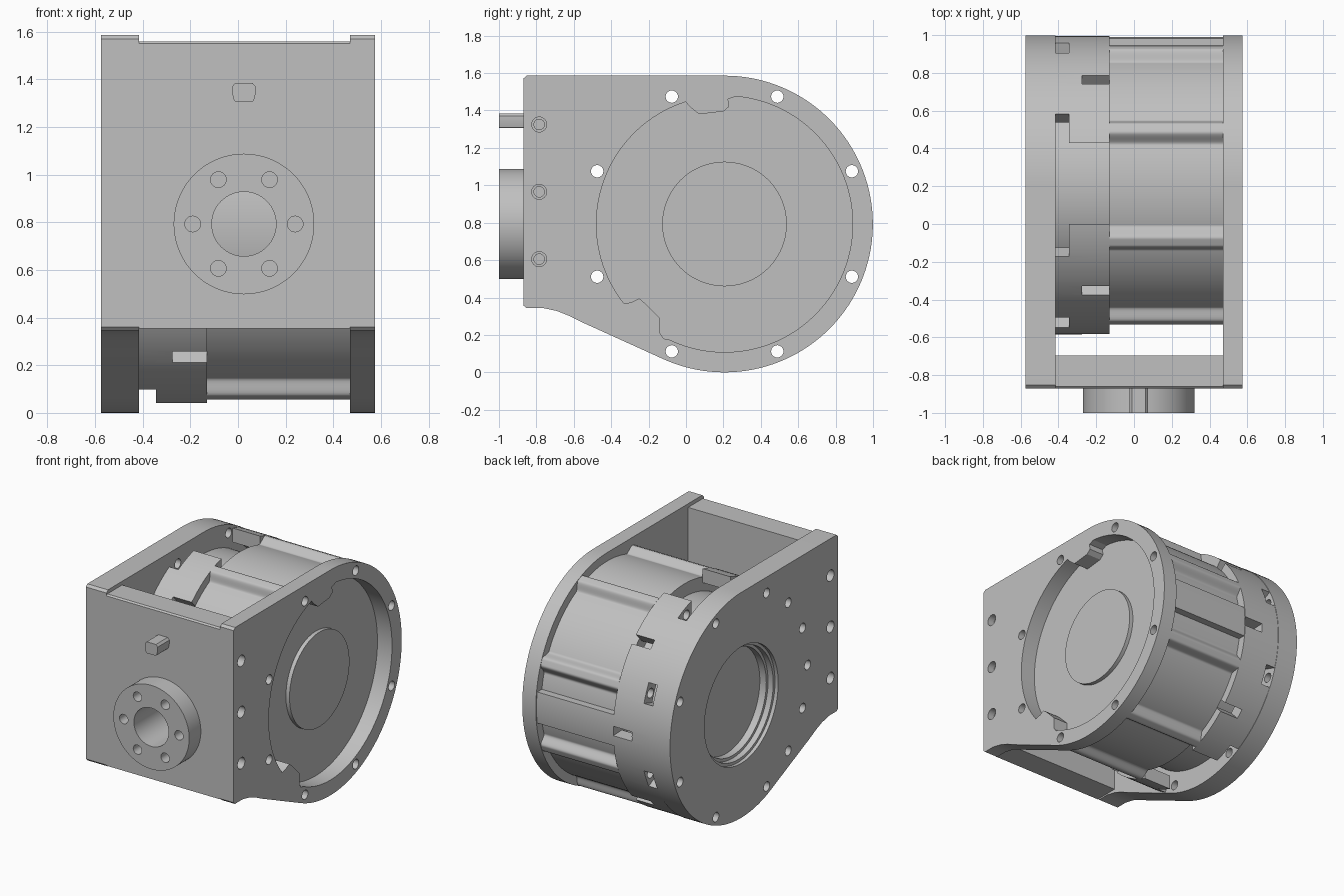
import bpy, bmesh
from math import sin, cos, radians

if "Cube" in bpy.data.objects:
    bpy.data.objects.remove(bpy.data.objects["Cube"])

GREY = (0.53, 0.53, 0.53, 1)
metal = bpy.data.materials.new("machined grey metal")
metal.use_nodes = True
metal.diffuse_color = GREY
bsdf = next(n for n in metal.node_tree.nodes if n.type == 'BSDF_PRINCIPLED')
bsdf.inputs["Base Color"].default_value = GREY

CY, CZ = 0.206, 0.793      # main axis, in y and z
R = 0.793                  # end plate radius
BOLT_R = 0.737             # bolt circle
LEFT, LEFT_IN, RIGHT_IN, RIGHT = -0.575, -0.415, 0.47, 0.575


def polar(r, deg, c=(CY, CZ)):
    """Point at an angle measured from straight up."""
    return (c[0] + r * sin(radians(deg)), c[1] + r * cos(radians(deg)))


def arc(r, a0, a1, n, c=(CY, CZ)):
    return [polar(r, a0 + (a1 - a0) * i / n, c) for i in range(n + 1)]


def circle(r, c=(CY, CZ), n=128):
    return arc(r, 0, 360, n, c)[:-1]


def wedge(a, half, x0, x1):
    return (arc(0.6, a - half, a + half, 8) + arc(0.95, a + half, a - half, 8), x0, x1)


def box(y0, y1, z0, z1):
    return [(y0, z0), (y1, z0), (y1, z1), (y0, z1)]


def prisms(name, parts, axis='x'):
    """Extrude each (outline, start, end) along the axis into one object."""
    bm = bmesh.new()
    for pts, a, b in parts:
        ends = [[bm.verts.new((d, p, q) if axis == 'x' else (p, d, q)) for p, q in pts]
                for d in (a, b)]
        bm.faces.new(ends[0])
        bm.faces.new(ends[1][::-1])
        for i in range(len(pts)):
            j = (i + 1) % len(pts)
            bm.faces.new((ends[0][i], ends[1][i], ends[1][j], ends[0][j]))
    bmesh.ops.recalc_face_normals(bm, faces=bm.faces)
    mesh = bpy.data.meshes.new(name)
    bm.to_mesh(mesh)
    bm.free()
    mesh.materials.append(metal)
    ob = bpy.data.objects.new(name, mesh)
    bpy.context.collection.objects.link(ob)
    return ob


def activate(ob):
    bpy.ops.object.select_all(action='DESELECT')
    ob.select_set(True)
    bpy.context.view_layer.objects.active = ob


def cut(ob, parts, axis='x'):
    """Subtract prisms that do not overlap one another."""
    cutter = prisms("cutter", parts, axis)
    cutter.hide_render = True
    mod = ob.modifiers.new("cut", 'BOOLEAN')
    mod.operation, mod.solver, mod.object = 'DIFFERENCE', 'EXACT', cutter
    activate(ob)
    bpy.ops.object.modifier_apply(modifier=mod.name)
    bpy.data.objects.remove(cutter)


BOLT_ANGLES = [22.5 + 45 * k for k in range(8)]
bolt_holes = [(circle(0.033, polar(BOLT_R, a), 24), -0.7, 0.7) for a in BOLT_ANGLES]

# End plates: round at the back, square at the front, sloped underneath
outline = arc(R, 0, 204.5, 80) + [
    (-0.55, 0.265), (-0.62, 0.3), (-0.69, 0.328), (-0.77, 0.345), (-0.855, 0.345),
    (-0.87, 0.36), (-0.87, 1.57), (-0.853, 1.586)]
left_plate = prisms("left_end_plate", [(outline, LEFT, LEFT_IN)])
right_plate = prisms("right_end_plate", [(outline, RIGHT_IN, RIGHT)])

# Motor housing with eight softly blended bolt ribs and a raised back panel
def housing_radius(a):
    if 82 <= a <= 98:
        return 0.785
    d = min(abs(a - b) for b in BOLT_ANGLES)
    t = min(max((d - 1.5) / 4, 0), 1)
    return 0.79 - 0.057 * t * t * (3 - 2 * t)


housing = prisms("motor_housing", [([polar(housing_radius(i / 2), i / 2) for i in range(720)],
                                    -0.13, RIGHT_IN + 0.004)])
drum = prisms("inner_drum", [(circle(0.64), LEFT_IN - 0.01, -0.12)])

# Crown ring joined to the left plate: wide gaps above and below, windows and slots
crown = prisms("crown_ring", [(circle(0.79), LEFT_IN - 0.005, -0.13)])
cut(crown, [(circle(0.695), -0.6, 0)])
cut(crown, [(box(0, 0.43, 1.2, 1.8), LEFT_IN, -0.1),
            (box(-0.04, 0.45, -0.2, 0.4), LEFT_IN, -0.1)])
cut(crown, [wedge(a, 28.5, LEFT_IN, -0.345) for a in (0, 180)])
cut(crown, [wedge(a, 5, LEFT_IN, -0.345) for a in (67.5, 112.5, 247.5, 292.5)])
cut(crown, [wedge(a, 2.4, -0.275, -0.1) for a in (45, 90, 135, 225, 270, 315)])

# Bolt holes run through the whole body
for part in (left_plate, right_plate, housing, crown):
    cut(part, bolt_holes)

# Recess in the right side with two tabs reaching into it and a raised centre disc
lower_tab = [(-0.12, 0.18), (-0.14, 0.21), (-0.14, 0.29), (-0.22, 0.37),
             (-0.25, 0.395), (-0.29, 0.375)]
upper_tab = [(0.02, 1.42), (0.07, 1.38), (0.2, 1.395), (0.23, 1.42), (0.225, 1.46)]
recess = arc(0.685, 5, 206, 72) + lower_tab + arc(0.685, 231.5, 342.4, 40) + upper_tab
FLOOR = 0.462
for part in (right_plate, housing):
    cut(part, [(recess, FLOOR, 0.7)])
centre_disc = prisms("centre_disc", [(circle(0.333), FLOOR - 0.01, 0.49)])

# Stepped bore and blind holes in the left side
for r, x in ((0.41, -0.55), (0.39, -0.51), (0.37, -0.46)):
    cut(left_plate, [(circle(r), -0.7, x)])
cut(left_plate, [(circle(0.033, polar(BOLT_R, a), 24), -0.7, -0.48) for a in (225, 270, 315)])

# Counterbored screw holes along the front edge of both plates
for plate, face, s in ((left_plate, LEFT, 1), (right_plate, RIGHT, -1)):
    for r, depth in ((0.04, 0.05), (0.028, 0.09)):
        cut(plate, [(circle(r, (-0.785, z), 24), *sorted((face - s * 0.1, face + s * depth)))
                    for z in (0.605, 0.965, 1.325)])

# Front wall, mounting flange and locating key
MX = 0.025
wall_outline = [(-0.87, 0.355), (-0.695, 0.355), (-0.695, 1.56), (-0.86, 1.56), (-0.87, 1.55)]
wall = prisms("front_wall", [(wall_outline, LEFT_IN, RIGHT_IN)])
flange = prisms("mounting_flange", [(circle(0.295, (MX, CZ)), -1, -0.87)], 'y')
flange_holes = [(circle(0.135, (MX, CZ), 64), -1.2, -0.6)] + [
    (circle(0.033, polar(0.215, a, (MX, CZ)), 24), -1.2, -0.75) for a in range(30, 390, 60)]
for part in (wall, flange):
    cut(part, flange_holes, 'y')
half_key = [(0.035, 1.305), (0.042, 1.312), (0.05, 1.345), (0.05, 1.37), (0.036, 1.385)]
key_outline = [(MX + x, z) for x, z in half_key] + [(MX - x, z) for x, z in half_key[::-1]]
key = prisms("locating_key", [(key_outline, -1, -0.87)], 'y')

# Smooth the curved walls and keep the machined edges crisp
for part in (left_plate, right_plate, housing, drum, crown, centre_disc, wall, flange, key):
    activate(part)
    bpy.ops.object.shade_smooth_by_angle(angle=radians(25))
